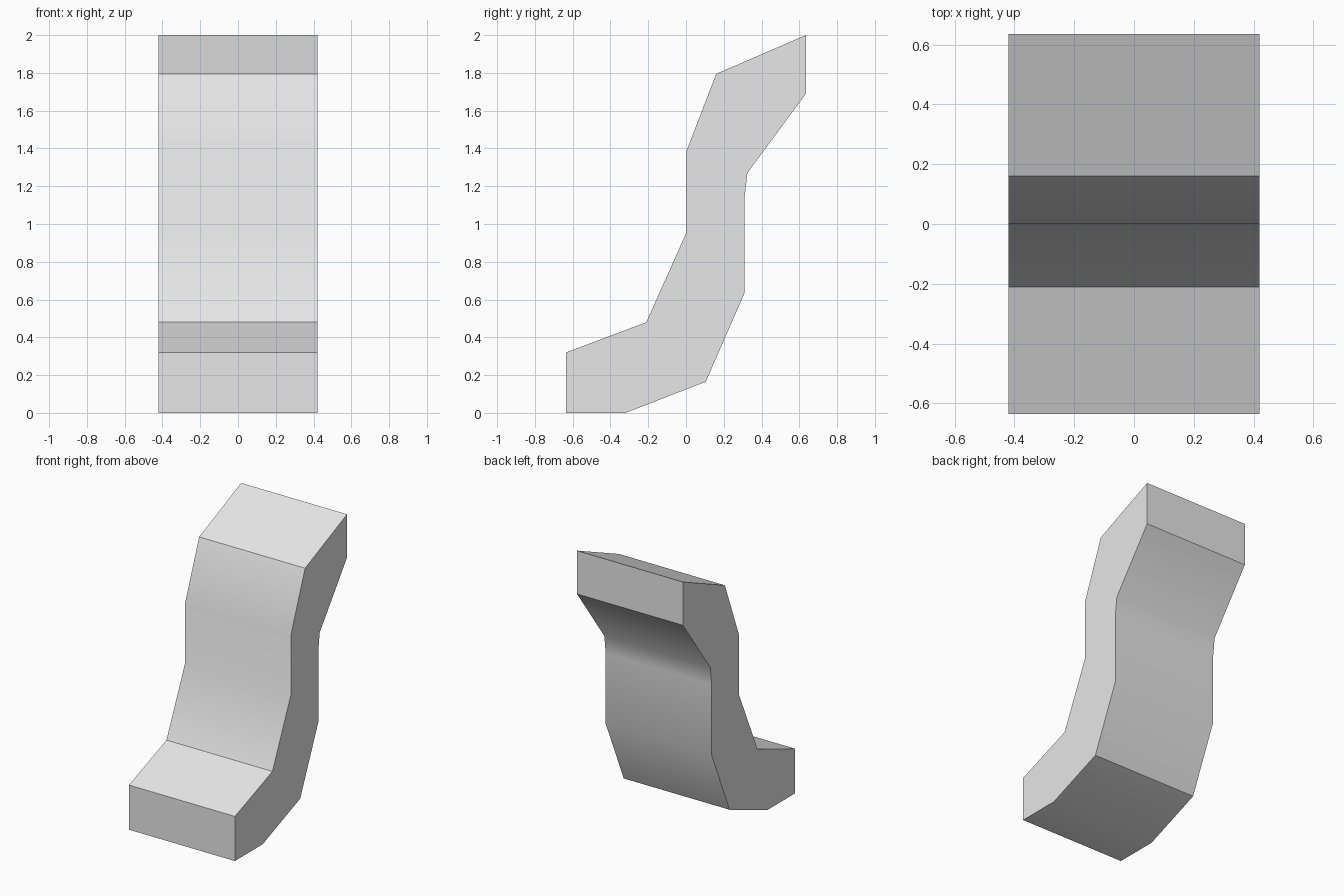
import bpy
import bmesh
import math

cube = bpy.data.objects.get("Cube")
if cube:
    bpy.data.objects.remove(cube, do_unlink=True)

HALF_WIDTH = 0.42

# Side outline of the curved bracket as (y, z)
FRONT_EDGE = [(-0.635, 0.32), (-0.21, 0.48), (0, 0.95), (0, 1.38), (0.16, 1.795), (0.635, 2)]
BACK_EDGE = [(0.635, 1.69), (0.325, 1.27), (0.31, 1.14), (0.31, 0.635),
             (0.105, 0.165), (-0.32, 0), (-0.635, 0)]

# Plain grey material
grey = bpy.data.materials.new("light grey")
grey.use_nodes = True
colour = (0.8, 0.8, 0.8, 1)
grey.diffuse_color = colour
grey.node_tree.nodes["Principled BSDF"].inputs["Base Color"].default_value = colour

# Extrude the outline across the width
bm = bmesh.new()
side = bm.faces.new([bm.verts.new((-HALF_WIDTH, y, z)) for y, z in FRONT_EDGE + BACK_EDGE])
result = bmesh.ops.extrude_face_region(bm, geom=[side], use_keep_orig=True)
moved = [g for g in result["geom"] if isinstance(g, bmesh.types.BMVert)]
bmesh.ops.translate(bm, verts=moved, vec=(2 * HALF_WIDTH, 0, 0))
bmesh.ops.recalc_face_normals(bm, faces=bm.faces)

mesh = bpy.data.meshes.new("curved_bracket")
bm.to_mesh(mesh)
bm.free()
mesh.materials.append(grey)
bracket = bpy.data.objects.new("curved_bracket", mesh)
bpy.context.collection.objects.link(bracket)

# Smooth the gentle bends and keep the corners crisp
bpy.ops.object.select_all(action="DESELECT")
bracket.select_set(True)
bpy.context.view_layer.objects.active = bracket
bpy.ops.object.shade_smooth_by_angle(angle=math.radians(30))
